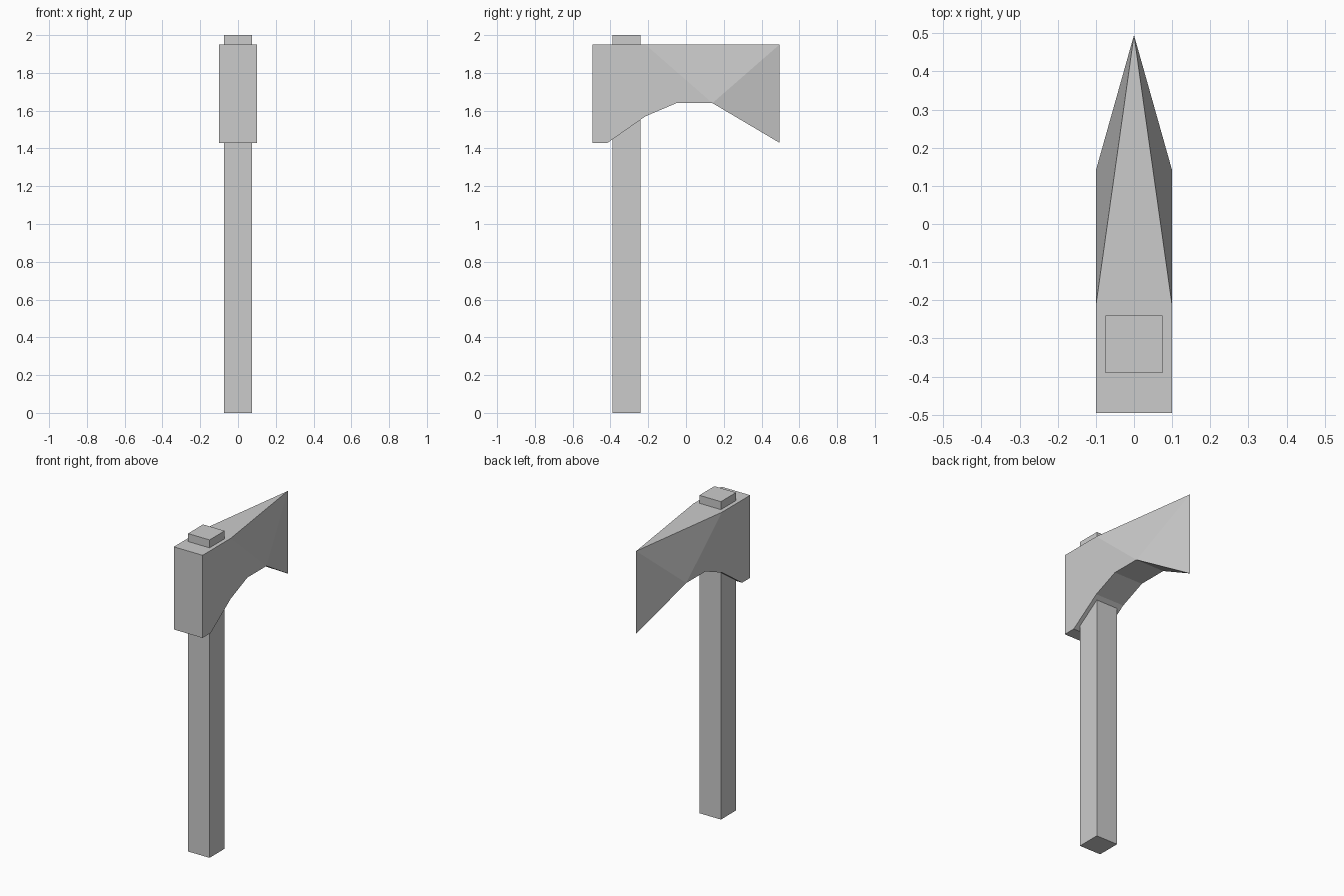
import bpy, bmesh

if "Cube" in bpy.data.objects:
    bpy.data.objects.remove(bpy.data.objects["Cube"])

# Handle: one long square bar running through the head
bpy.ops.mesh.primitive_cube_add(size=1, location=(0, -0.315, 1.0))
handle = bpy.context.object
handle.name = "handle"
handle.scale = (0.15, 0.15, 2.0)

# Axe head: side profile (y, z) mirrored to both cheeks, meeting at the cutting edge
W = 0.1
PROFILE = [(-0.495, 1.95), (-0.495, 1.43), (-0.415, 1.43), (-0.215, 1.57),
           (-0.05, 1.64), (0.14, 1.64)]
SHOULDER = (-0.215, 1.95)

bm = bmesh.new()
edge_low = bm.verts.new((0, 0.495, 1.43))
edge_top = bm.verts.new((0, 0.495, 1.95))
chains = []
for x in (-W, W):
    c = [bm.verts.new((x, y, z)) for y, z in PROFILE + [SHOULDER]]
    chains.append(c)
    bm.faces.new((c[0], c[1], c[2], c[3], c[6]))   # poll cheek
    bm.faces.new((c[6], c[3], c[4], c[5]))         # middle cheek
    bm.faces.new((c[6], c[5], edge_top))           # upper bevel
    bm.faces.new((c[5], edge_low, edge_top))       # lower bevel

# Strips joining the cheeks along the back and underside
left, right = chains
for i in range(len(PROFILE) - 1):
    bm.faces.new((left[i], left[i + 1], right[i + 1], right[i]))
bm.faces.new((left[5], edge_low, right[5]))
bm.faces.new((left[0], right[0], right[6], edge_top, left[6]))
bmesh.ops.recalc_face_normals(bm, faces=bm.faces[:])

mesh = bpy.data.meshes.new("axe_head")
bm.to_mesh(mesh)
bm.free()
head = bpy.data.objects.new("axe_head", mesh)
bpy.context.collection.objects.link(head)
